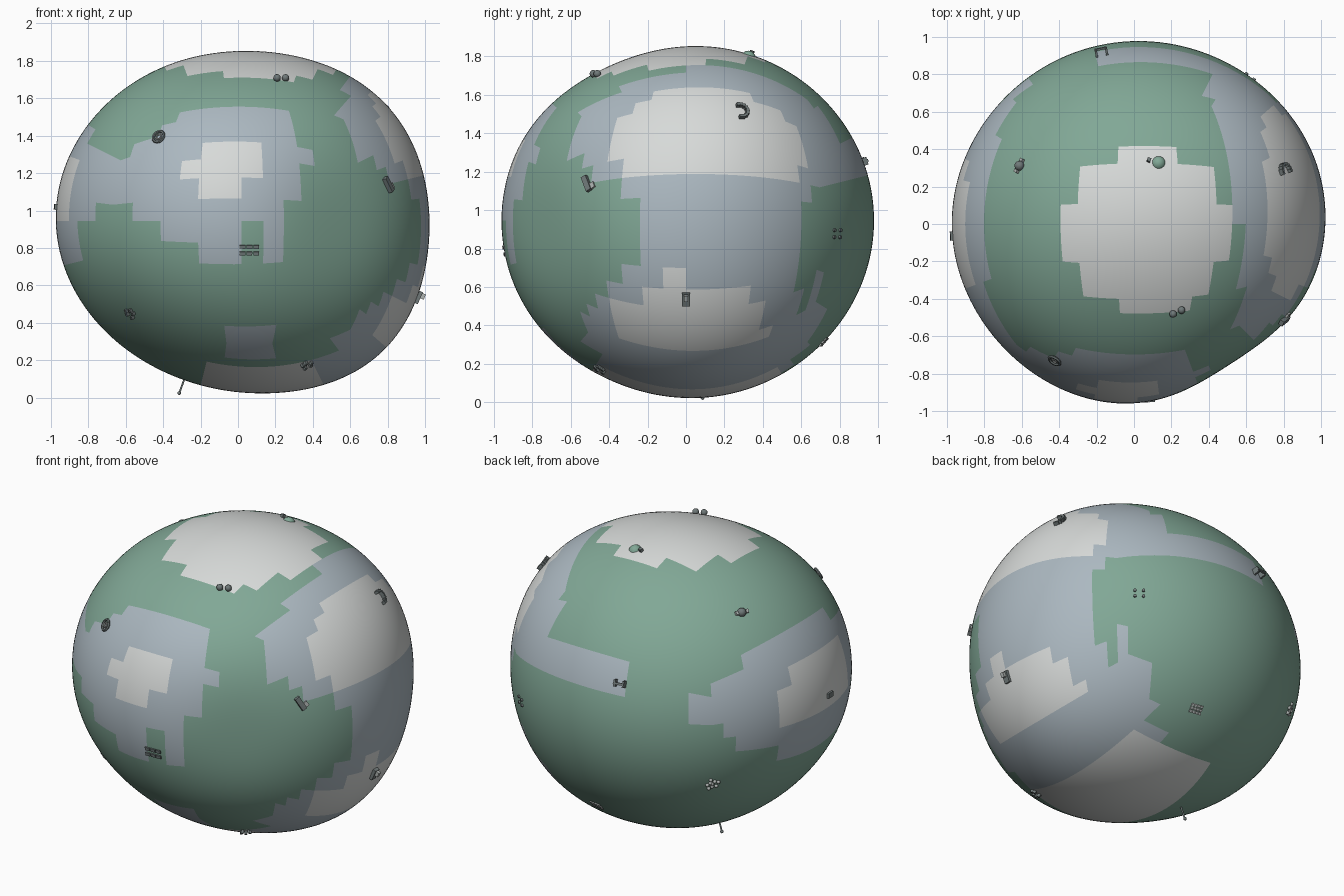
import bpy, bmesh, math
from mathutils import Vector, Matrix

cube = bpy.data.objects.get("Cube")
if cube:
    bpy.data.objects.remove(cube, do_unlink=True)


def material(name, colour):
    m = bpy.data.materials.new(name)
    m.use_nodes = True
    m.diffuse_color = (*colour, 1)
    bsdf = next(n for n in m.node_tree.nodes if n.type == "BSDF_PRINCIPLED")
    bsdf.inputs["Base Color"].default_value = (*colour, 1)
    return m


GREEN = material("moss_green", (0.22, 0.39, 0.305))
BLUE = material("slate_blue", (0.41, 0.48, 0.53))
WHITE = material("pale_white", (0.68, 0.7, 0.69))
METAL = material("dark_metal", (0.16, 0.19, 0.19))
LIGHT = material("light_metal", (0.42, 0.45, 0.44))

# Shape of the globe: a flattened ball with broad bulges and dents
CENTRE = Vector((0.02, 0, 0.945))
BUMPS = [((0.72, 0.1, -0.68), 0.08, 6), ((0.75, 0.3, 0.55), 0.05, 6),
         ((0.55, -0.83, 0), -0.08, 9), ((-0.5, -0.4, -0.75), -0.04, 6),
         ((0, -0.5, 0.85), -0.03, 7), ((-1, 0, 0.1), 0.02, 6)]


def radius(d):
    r = 0.915 + 0.062 * (1 - d.z * d.z)
    for c, height, k in BUMPS:
        r += height * math.exp(-k * (1 - d.dot(Vector(c).normalized())))
    return r


# Patches of colour: rectangles of cells (u0, u1, v0, v1) on six faces
patches = {}


def paint(face, colour, *rects):
    patches.setdefault(face, []).extend((colour, r) for r in rects)


paint("front", 1, (-4, 3, 6, 7), (-5, 3, 5, 6), (-7, 3, 4, 5), (-8, 4, 3, 4),
      (-8, 3, 1, 3), (-6, 2, 0, 1), (-4, 2, -1, 0), (-2, 2, -2, -1), (-1, 2, -8, -6))
paint("front", 0, (0, 1, -2, 0))
paint("front", 2, (-2, 1, 2, 4), (-3, -2, 2, 3), (-2, 0, 1, 2))

paint("left", 1, (-8, 8, 4, 8), (-6, 8, 3, 4), (-5, 8, 2, 3), (-3, 7, 1, 2),
      (-2, 6, -2, 1), (-3, 6, -3, -2), (-4, 6, -4, -3), (-5, 7, -5, -4),
      (-6, 7, -6, -5), (-7, 8, -8, -6))
paint("left", 2, (-2, 4, 7, 8), (-3, 6, 6, 7), (-4, 7, 3, 6), (-3, 6, 2, 3),
      (-1, 0, -3, -2), (-2, 3, -4, -3), (-4, 4, -6, -4), (-4, 5, -7, -6))

paint("right", 1, (-3, 5, 4, 5), (-8, 8, 1, 4), (-6, 7, 0, 1), (-4, 6, -1, 0),
      (-4, 3, -2, -1))
paint("right", 2, (-3, 2, 2, 3), (-3, 3, 0, 2))

paint("back", 1, (-8, -6, 1, 3), (-2, 8, 2, 4), (4, 8, 4, 7), (5, 8, 7, 8),
      (5, 8, -8, -5), (7, 8, -5, -3))

paint("top", 1, (5, 8, 0, 8), (6, 8, -4, 0), (7, 8, -8, -4))
paint("top", 2, (-1, 2, 3, 4), (-3, 4, 1, 3), (-4, 5, -2, 1), (-3, 4, -4, -2),
      (-1, 3, -5, -4))

paint("bottom", 1, (-1, 2, -8, -6), (6, 8, -7, -5), (4, 8, -5, 8), (2, 4, 4, 6))
paint("bottom", 2, (-2, 4, -5, 5))

FACES = (("right", "left"), ("front", "back"), ("bottom", "top"))

bm = bmesh.new()
bmesh.ops.create_cube(bm, size=2)
bmesh.ops.subdivide_edges(bm, edges=bm.edges[:], cuts=47, use_grid_fill=True)
for f in bm.faces:
    c = f.calc_center_median()
    axis = max(range(3), key=lambda i: abs(c[i]))
    u, v = [c[i] * 8 for i in range(3) if i != axis]
    for colour, (a, b, lo, hi) in patches[FACES[axis][c[axis] > 0]]:
        if a < u < b and lo < v < hi:
            f.material_index = colour
    f.smooth = True
for vert in bm.verts:
    d = vert.co.normalized()
    vert.co = CENTRE + d * radius(d)
mesh = bpy.data.meshes.new("globe")
bm.to_mesh(mesh)
bm.free()
globe = bpy.data.objects.new("globe", mesh)
bpy.context.collection.objects.link(globe)
for m in (GREEN, BLUE, WHITE):
    mesh.materials.append(m)


# Small surface details, each placed in a frame standing on the globe
def site(x, y, z, turn=0):
    d = (Vector((x, y, z)) - CENTRE).normalized()
    spin = Matrix.Rotation(math.radians(turn), 4, "Z")
    return Matrix.Translation(CENTRE + d * radius(d)) @ d.to_track_quat("Z", "Y").to_matrix().to_4x4() @ spin


def add(name, frame, at, mat, smooth=False):
    o = bpy.context.object
    o.name = name
    o.matrix_world = frame @ Matrix.Translation(at) @ Matrix.Diagonal((*o.scale, 1))
    o.data.materials.append(mat)
    if smooth:
        o.data.polygons.foreach_set("use_smooth", [True] * len(o.data.polygons))


def box(name, frame, at, size, mat=METAL):
    bpy.ops.mesh.primitive_cube_add(size=1)
    bpy.context.object.scale = size
    add(name, frame, at, mat)


def ball(name, frame, at, r, mat=METAL):
    bpy.ops.mesh.primitive_uv_sphere_add(segments=16, ring_count=8, radius=r)
    add(name, frame, at, mat, True)


def rod(name, frame, at, r, h, mat=METAL):
    bpy.ops.mesh.primitive_cylinder_add(vertices=12, radius=r, depth=h)
    add(name, frame, at, mat)


def ring(name, frame, r, thick, mat=METAL):
    bpy.ops.mesh.primitive_torus_add(major_radius=r, minor_radius=thick,
                                     major_segments=20, minor_segments=6)
    add(name, frame, (0, 0, 0.01), mat)


# Ring station
s = site(-0.43, -0.74, 1.40)
ring("ring_outer", s, 0.032, 0.008)
ring("ring_inner", s, 0.014, 0.005, LIGHT)

# Twin tanks
s = site(0.24, -0.49, 1.74)
for x in (-0.025, 0.025):
    ball("tank", s, (x, 0, 0.012), 0.02)

# Solar field
s = site(0.06, -0.93, 0.79)
for x in (-0.037, 0, 0.037):
    for y in (-0.018, 0.018):
        box("solar_panel", s, (x, y, 0.006), (0.031, 0.02, 0.008))

# Long hall
s = site(0.81, -0.52, 1.14, 30)
box("hall", s, (0, 0, 0.012), (0.03, 0.085, 0.024))
box("hall_annex", s, (0.025, -0.025, 0.008), (0.025, 0.03, 0.016), LIGHT)

# Clusters of huts
for p in ((-0.60, -0.55, 0.43), (0.37, -0.45, 0.17)):
    s = site(*p)
    for i in range(5):
        a = i * 2.4
        box("hut", s, (0.025 * math.cos(a), 0.025 * math.sin(a), 0.008), (0.014, 0.018, 0.02))

# Antenna under the globe
s = site(-0.29, 0.08, 0.09)
rod("antenna_mast", s, (0, 0, 0.035), 0.005, 0.08)
ball("antenna_tip", s, (0, 0, 0.075), 0.01)

# Tower block
s = site(1.0, 0, 0.52)
box("tower_base", s, (0, 0, 0.008), (0.04, 0.07, 0.02))
box("tower", s, (0, 0.015, 0.02), (0.022, 0.03, 0.035), LIGHT)

# Curved terrace of houses
s = site(0.83, 0.29, 1.53)
for i in range(9):
    a = math.radians(-100 + 25 * i)
    box("terrace_house", s, (0.038 * math.cos(a), 0.038 * math.sin(a), 0.01), (0.016, 0.016, 0.024))

# Arch
s = site(-0.18, 0.945, 1.26)
for x in (-0.028, 0.028):
    box("arch_leg", s, (x, 0, 0.015), (0.012, 0.04, 0.04))
box("arch_beam", s, (0, 0, 0.035), (0.068, 0.014, 0.01))

# Observatory dome
s = site(-0.61, 0.31, 1.59)
ball("dome", s, (0, 0, 0.005), 0.027)
for x in (-0.033, 0.033):
    box("dome_wing", s, (x, 0, 0.008), (0.016, 0.022, 0.018), LIGHT)

# Grove at the top
s = site(0.13, 0.32, 1.78)
ball("grove", s, (0, 0, -0.02), 0.04, GREEN)
box("grove_shed", s, (0.055, 0.01, 0.008), (0.02, 0.02, 0.02))

# Four posts
s = site(0.60, 0.76, 0.88)
for x in (-0.025, 0.025):
    for y in (-0.018, 0.018):
        rod("post", s, (x, y, 0.004), 0.009, 0.012)

# Crop beds
s = site(0.13, 0.71, 0.32)
for i in range(4):
    for j in range(3):
        box("crop_bed", s, (i * 0.02 - 0.03, j * 0.02 - 0.02, 0.004), (0.016, 0.016, 0.008), LIGHT)

# Cluster of small domes
s = site(-0.61, 0.62, 0.64)
for i in range(9):
    a, r = i * 2.4, 0.014 * math.sqrt(i)
    ball("small_dome", s, (r * math.cos(a), r * math.sin(a), 0.003), 0.011, LIGHT)

# Outpost
s = site(-0.985, -0.065, 1.02)
box("outpost", s, (0, 0, 0.006), (0.05, 0.03, 0.014))
